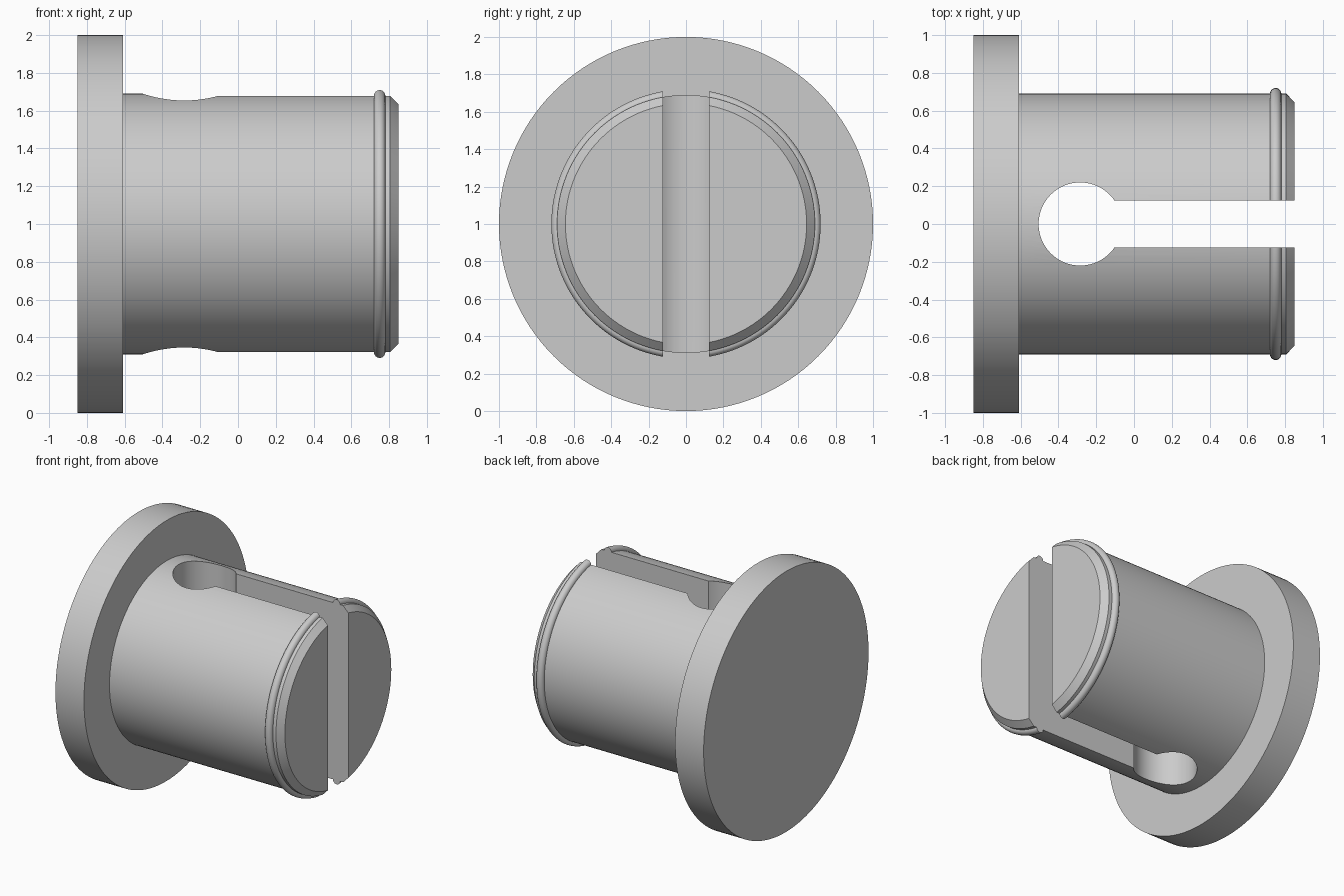
import bpy, bmesh, math
from mathutils import Vector

if "Cube" in bpy.data.objects:
    bpy.data.objects.remove(bpy.data.objects["Cube"], do_unlink=True)

grey = bpy.data.materials.new("plain grey")
grey.use_nodes = True
colour = (0.6, 0.6, 0.6, 1)
grey.diffuse_color = colour
grey.node_tree.nodes["Principled BSDF"].inputs["Base Color"].default_value = colour


def make_object(name, bm):
    bmesh.ops.recalc_face_normals(bm, faces=bm.faces)
    mesh = bpy.data.meshes.new(name)
    bm.to_mesh(mesh)
    bm.free()
    mesh.materials.append(grey)
    obj = bpy.data.objects.new(name, mesh)
    bpy.context.collection.objects.link(obj)
    return obj


def lathe(name, profile, steps=128):
    """Spin (x, radius) points around the horizontal axis and cap both ends."""
    bm = bmesh.new()
    verts = [bm.verts.new((x, 0, 1 + r)) for x, r in profile]
    edges = [bm.edges.new(pair) for pair in zip(verts, verts[1:])]
    bmesh.ops.spin(bm, geom=verts + edges, cent=(0, 0, 1), axis=(1, 0, 0),
                   angle=math.tau, steps=steps, use_merge=True)
    bmesh.ops.remove_doubles(bm, verts=bm.verts, dist=1e-5)
    bmesh.ops.holes_fill(bm, edges=[e for e in bm.edges if e.is_boundary], sides=0)
    return make_object(name, bm)


# Flange, shaft, snap bead and chamfered tip in one turned profile
SHAFT, BEAD_X, BEAD = 0.69, 0.75, 0.03
bead = [(BEAD_X - BEAD * math.cos(math.pi * i / 12),
         SHAFT + BEAD * math.sin(math.pi * i / 12)) for i in range(13)]
profile = [(-0.85, 1.0), (-0.608, 1.0), (-0.608, SHAFT), *bead,
           (0.806, SHAFT), (0.85, 0.645)]
plug = lathe("flanged_plug", profile)

# Keyhole slot: round relief hole opening into a straight slit
HOLE_X, HOLE_R, SLIT = -0.285, 0.22, 0.124
start = math.asin(SLIT / HOLE_R)
count = 64
outline = [(1.0, SLIT)]
for i in range(count + 1):
    a = start + (math.tau - 2 * start) * i / count
    outline.append((HOLE_X + HOLE_R * math.cos(a), HOLE_R * math.sin(a)))
outline.append((1.0, -SLIT))

bm = bmesh.new()
face = bm.faces.new([bm.verts.new((x, y, 0.1)) for x, y in outline])
top = bmesh.ops.extrude_face_region(bm, geom=[face])
bmesh.ops.translate(bm, vec=Vector((0, 0, 1.8)),
                    verts=[g for g in top["geom"] if isinstance(g, bmesh.types.BMVert)])
cutter = make_object("keyhole_cutter", bm)
cutter.hide_render = True

cut = plug.modifiers.new("keyhole", "BOOLEAN")
cut.operation = "DIFFERENCE"
cut.solver = "EXACT"
cut.object = cutter

bpy.ops.object.select_all(action="DESELECT")
plug.select_set(True)
bpy.context.view_layer.objects.active = plug
bpy.ops.object.modifier_apply(modifier=cut.name)
bpy.data.objects.remove(cutter, do_unlink=True)

# Smooth round walls, sharp rims
bpy.ops.object.shade_smooth_by_angle(angle=math.radians(30))
